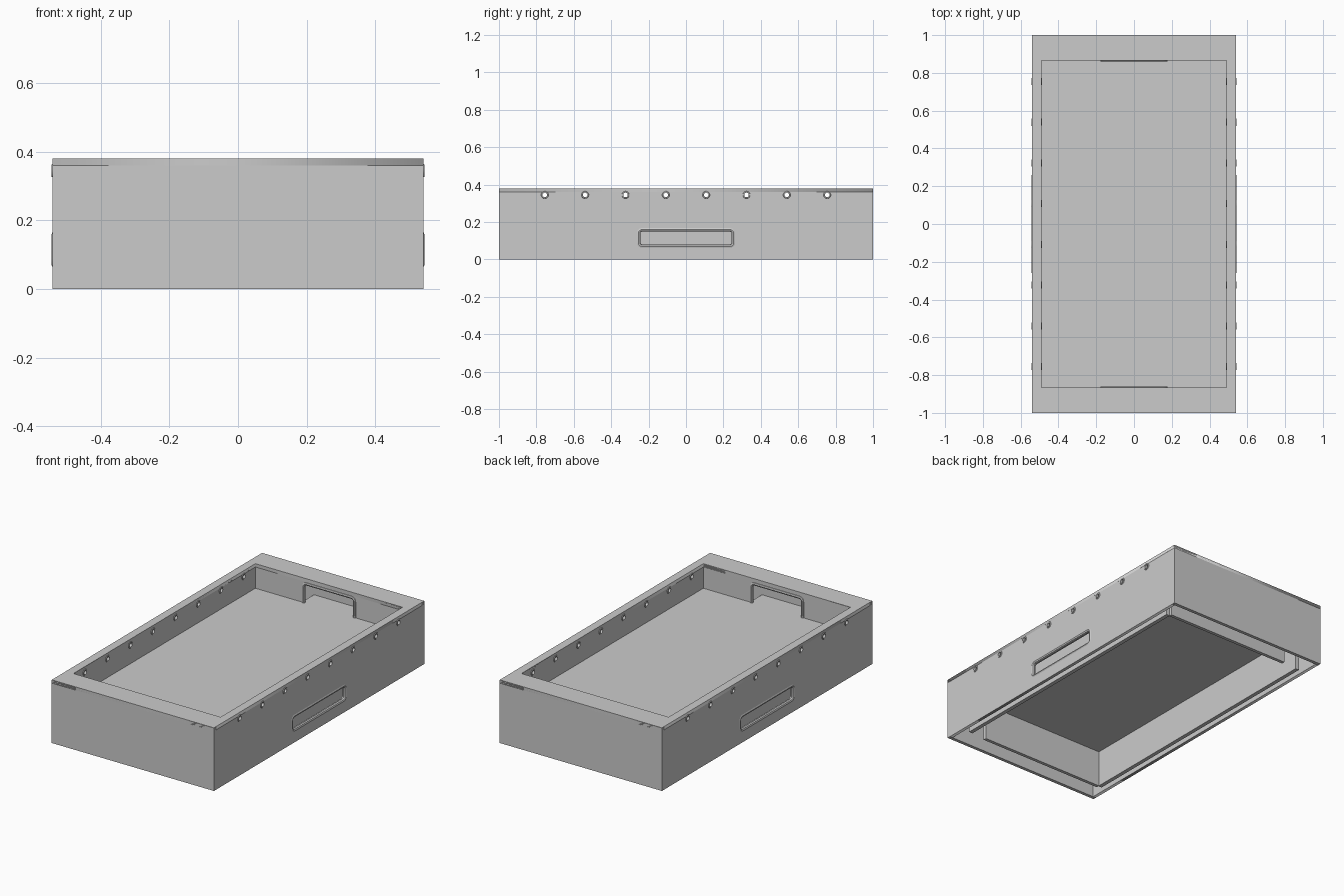
import bpy, bmesh
from math import sin, cos, pi
from mathutils import Matrix

if "Cube" in bpy.data.objects:
    bpy.data.objects.remove(bpy.data.objects["Cube"])

# Local (u, v, depth) to world: wall facing x, wall facing y, flat sheet
YZ = Matrix(((0, 0, 1, 0), (1, 0, 0, 0), (0, 1, 0, 0), (0, 0, 0, 1)))
XZ = Matrix(((1, 0, 0, 0), (0, 0, -1, 0), (0, 1, 0, 0), (0, 0, 0, 1)))
XY = Matrix.Identity(4)
HOLE_Y = [-0.755 + i * 0.2157 for i in range(8)]
HOLE_Z = 0.345


def box(name, x0, x1, y0, y1, z0, z1):
    bm = bmesh.new()
    bmesh.ops.create_cube(bm, size=1)
    for v in bm.verts:
        v.co = ((x0 + x1) / 2 + v.co.x * (x1 - x0),
                (y0 + y1) / 2 + v.co.y * (y1 - y0),
                (z0 + z1) / 2 + v.co.z * (z1 - z0))
    return finish(name, bm)


def finish(name, bm):
    bmesh.ops.recalc_face_normals(bm, faces=bm.faces)
    me = bpy.data.meshes.new(name)
    bm.to_mesh(me)
    bm.free()
    ob = bpy.data.objects.new(name, me)
    bpy.context.collection.objects.link(ob)
    return ob


def curve(name, loops, matrix, cyclic=True, thick=0, bevel=0):
    cu = bpy.data.curves.new(name, 'CURVE')
    cu.dimensions = '3D' if bevel else '2D'
    if bevel:
        cu.bevel_depth, cu.bevel_resolution = bevel, 2
    else:
        cu.fill_mode, cu.extrude = 'BOTH', thick / 2
    for pts in loops:
        sp = cu.splines.new('POLY')
        sp.points.add(len(pts) - 1)
        for p, (u, v) in zip(sp.points, pts):
            p.co = (u, v, 0, 1)
        sp.use_cyclic_u = cyclic
    ob = bpy.data.objects.new(name, cu)
    bpy.context.collection.objects.link(ob)
    ob.matrix_world = matrix
    bpy.ops.object.select_all(action='DESELECT')
    ob.select_set(True)
    bpy.context.view_layer.objects.active = ob
    bpy.ops.object.convert(target='MESH')
    ob = bpy.context.view_layer.objects.active
    if bevel:
        bpy.ops.object.shade_smooth_by_angle()
    return ob


def rect(u0, u1, v0, v1):
    return [(u0, v0), (u1, v0), (u1, v1), (u0, v1)]


def circle(u, v, r, n=20):
    return [(u + r * cos(2 * pi * i / n), v + r * sin(2 * pi * i / n)) for i in range(n)]


def rounded(u0, u1, v0, v1, r, n=5):
    out = []
    for k, (u, v) in enumerate(rect(u0 + r, u1 - r, v0 + r, v1 - r)):
        for i in range(n + 1):
            a = pi + (k + i / n) * pi / 2
            out.append((u + r * cos(a), v + r * sin(a)))
    return out


def at(x, y, z, m):
    return Matrix.Translation((x, y, z)) @ m


def grommet(name, s, y, z):
    # Tube with a small flange on the outer and inner wall faces
    prof = [(0.012, 0.487), (0.018, 0.487), (0.020, 0.490), (0.015, 0.492),
            (0.015, 0.538), (0.020, 0.540), (0.018, 0.543), (0.012, 0.543)]
    bm = bmesh.new()
    n = 20
    rings = [[bm.verts.new((s * x, y + r * cos(2 * pi * i / n), z + r * sin(2 * pi * i / n)))
              for i in range(n)] for r, x in prof]
    for a, b in zip(rings, rings[1:] + rings[:1]):
        for i in range(n):
            bm.faces.new((a[i], a[(i + 1) % n], b[(i + 1) % n], b[i]))
    finish(name, bm)


# Top rim and tray floor
curve("top_rim", [rect(-.54, .54, -1, 1), rect(-.49, .49, -.865, .865)],
      at(0, 0, 0.37, XY), thick=0.02)
box("tray_floor", -.49, .49, -.865, .865, 0.222, 0.232)

holes = [circle(y, HOLE_Z, 0.015) for y in HOLE_Y]
slot = rounded(-.25, .25, .078, .152, .015)
notch = [(-.49, .222), (-.17, .222), (-.17, .348), (.17, .348), (.17, .222),
         (.49, .222), (.49, .379), (-.49, .379)]
arch = [(-.17, .232)] + [(-u, v) for u, v in rounded(-.17, .17, .1, .348, .02)[12:18]] \
    + rounded(-.17, .17, .1, .348, .02)[12:18][::-1] + [(.17, .232)]
arch = [(-.17, .232)] + sorted(set(arch[1:-1])) + [(.17, .232)]

for s, side in ((1, "right"), (-1, "left")):
    # Long sides: outer wall, inner lining, lower skirt
    curve(side + "_outer_wall", [rect(-.98, .98, 0, .379), slot] + holes,
          at(s * .53, 0, 0, YZ), thick=0.0198)
    curve(side + "_inner_lining", [rect(-.865, .865, .222, .379)] + holes,
          at(s * .4975, 0, 0, YZ), thick=0.015)
    xs = sorted((s * .466, s * .49))
    box(side + "_skirt", *xs, -.87, .87, 0, .222)
    # Side handle trim and grommets
    curve(side + "_handle_trim", [rounded(-.255, .255, .07, .16, .02)],
          at(s * .532, 0, 0, YZ), bevel=0.011)
    for i, y in enumerate(HOLE_Y):
        grommet(f"{side}_grommet_{i + 1}", s, y, HOLE_Z)

for s, end in ((1, "back"), (-1, "front")):
    # Short ends: outer wall, notched lining, skirt with one open corner
    ys = sorted((s * .98, s * 1.0))
    box(end + "_outer_wall", -.54, .54, *ys, 0, .379)
    curve(end + "_inner_lining", [notch], at(0, s * .8725, 0, XZ), thick=0.015)
    xs = sorted((s * .466, s * -.37))
    ys = sorted((s * .865, s * .885))
    box(end + "_skirt", *xs, *ys, 0, .222)
    # Pocket floor behind the notch, and its trim
    ys = sorted((s * .865, s * .98))
    box(end + "_pocket_floor", -.18, .18, *ys, .222, .232)
    curve(end + "_notch_trim", [arch], at(0, s * .869, 0, XZ), cyclic=False, bevel=0.01)
